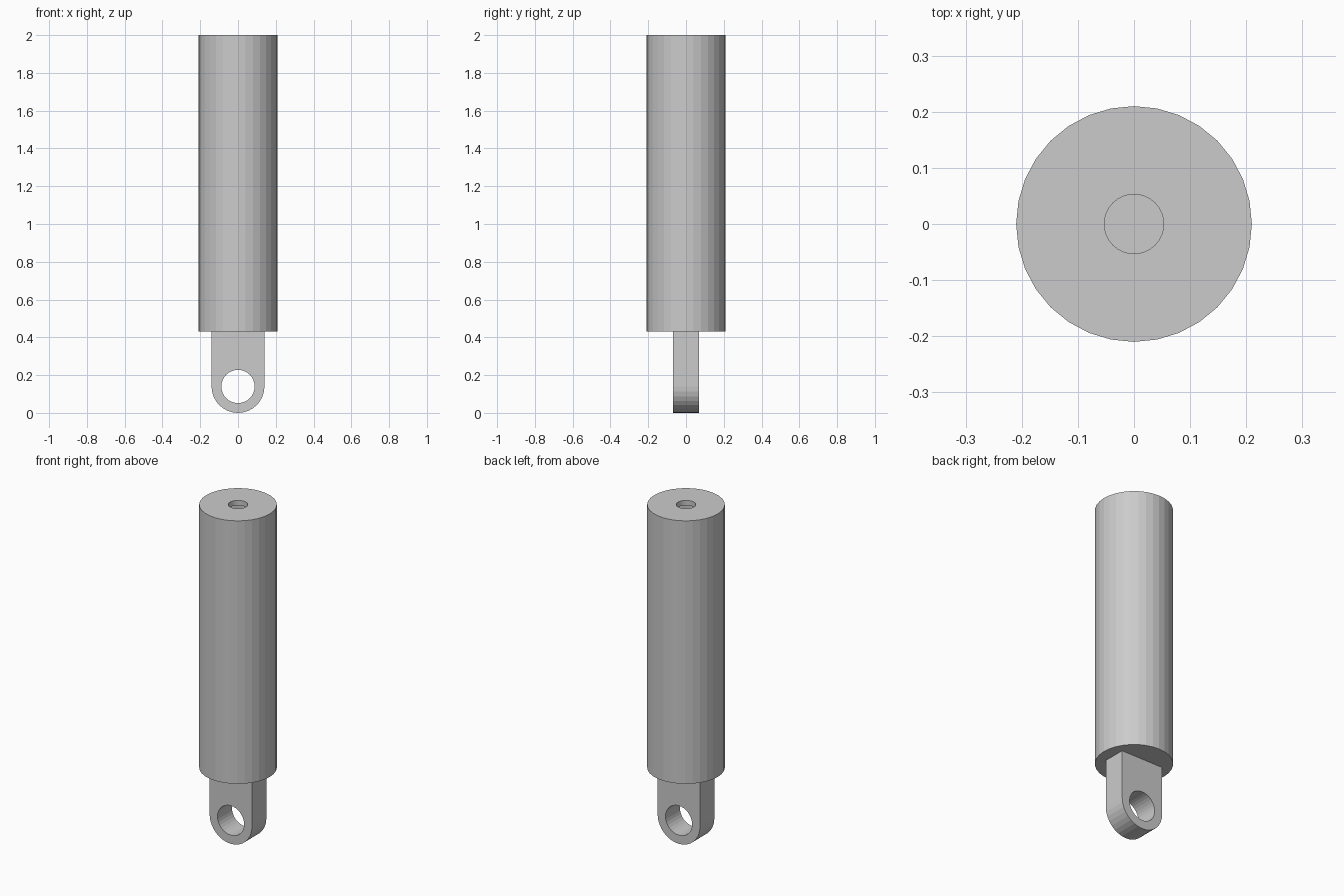
import bpy, bmesh
from math import pi, sin, cos

if "Cube" in bpy.data.objects:
    bpy.data.objects.remove(bpy.data.objects["Cube"])

SIDES = 32


def arc(r, cy, a0, a1, n, closed=False):
    m = n if closed else n + 1
    return [(r * cos(a0 + (a1 - a0) * i / n), cy + r * sin(a0 + (a1 - a0) * i / n))
            for i in range(m)]


def lathe(name, profile):
    """Revolve an (r, z) profile around z; end points with r = 0 become poles."""
    bm = bmesh.new()
    rings = []
    for r, z in profile:
        n = SIDES if r > 0 else 1
        rings.append([bm.verts.new((r * cos(2 * pi * i / SIDES), r * sin(2 * pi * i / SIDES), z))
                      for i in range(n)])
    for a, b in zip(rings, rings[1:]):
        for i in range(SIDES):
            j = (i + 1) % SIDES
            if len(a) == 1:
                bm.faces.new((a[0], b[j], b[i]))
            elif len(b) == 1:
                bm.faces.new((a[i], a[j], b[0]))
            else:
                bm.faces.new((a[i], a[j], b[j], b[i]))
    bmesh.ops.recalc_face_normals(bm, faces=bm.faces)
    mesh = bpy.data.meshes.new(name)
    bm.to_mesh(mesh)
    bm.free()
    obj = bpy.data.objects.new(name, mesh)
    bpy.context.collection.objects.link(obj)
    return obj


def plate(name, outlines, half_depth):
    """Extrude closed (x, z) outlines along y; inner outlines become holes."""
    curve = bpy.data.curves.new(name, 'CURVE')
    curve.dimensions = '2D'
    curve.fill_mode = 'BOTH'
    curve.extrude = half_depth
    for pts in outlines:
        s = curve.splines.new('POLY')
        s.points.add(len(pts) - 1)
        for p, (x, y) in zip(s.points, pts):
            p.co = (x, y, 0, 1)
        s.use_cyclic_u = True
    obj = bpy.data.objects.new(name, curve)
    obj.rotation_euler.x = pi / 2
    bpy.context.collection.objects.link(obj)
    bpy.ops.object.select_all(action='DESELECT')
    obj.select_set(True)
    bpy.context.view_layer.objects.active = obj
    bpy.ops.object.convert(target='MESH')
    obj.data.polygons.foreach_set('use_smooth', [False] * len(obj.data.polygons))
    return obj


# hollow barrel with a rod opening in its end cap
lathe("cylinder_barrel", [(0, 0.43), (0.21, 0.43), (0.21, 2.0), (0.053, 2.0),
                          (0.053, 1.97), (0.18, 1.97), (0.18, 0.46), (0, 0.46)])

# mounting eye: rounded plate with a pin hole
outer = [(0.14, 0.43), (-0.14, 0.43)] + arc(0.14, 0.14, pi, 2 * pi, 16)
hole = arc(0.088, 0.14, 0, 2 * pi, 32, closed=True)
plate("mounting_eye", [outer, hole], 0.068)
